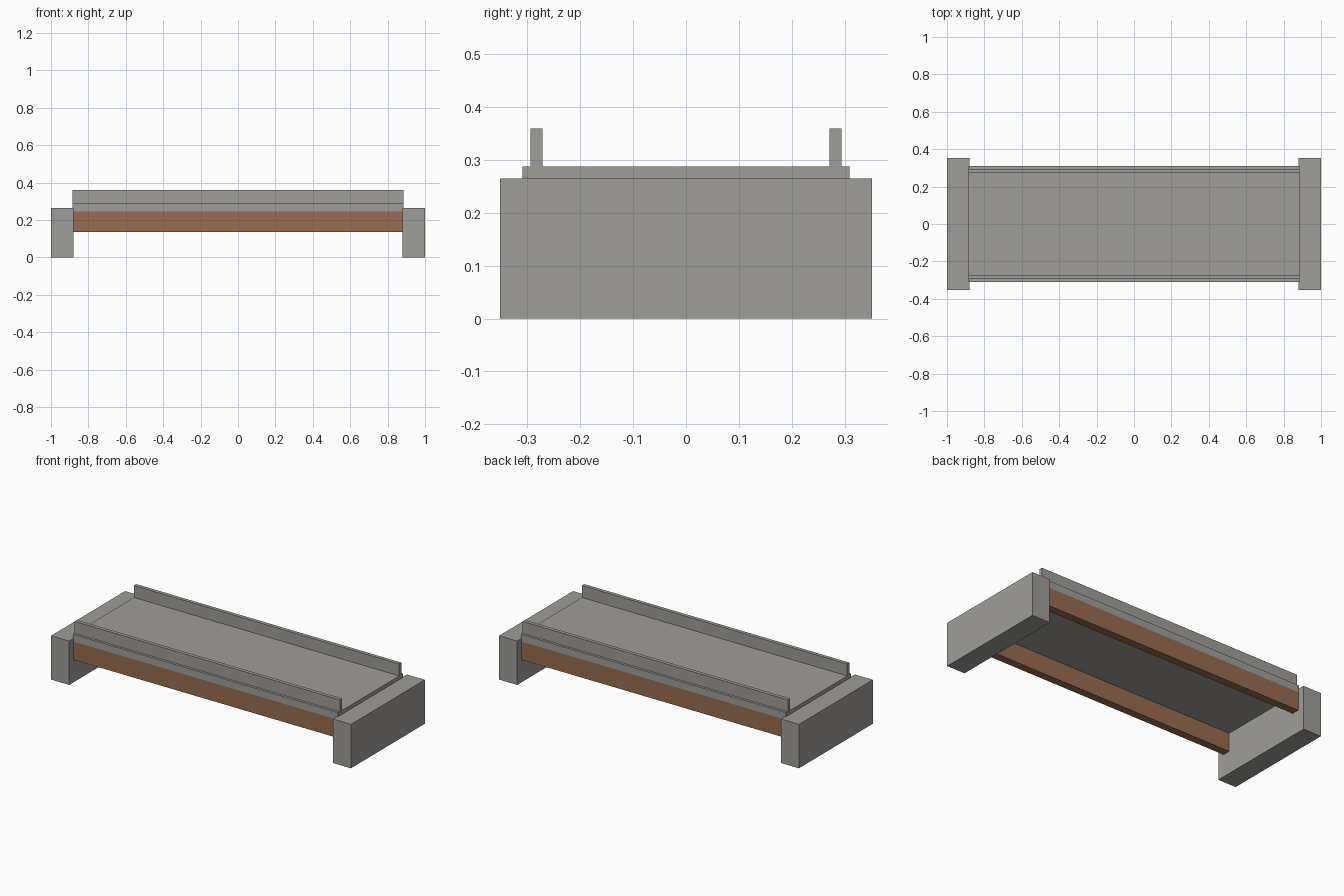
import bpy

cube = bpy.data.objects.get("Cube")
if cube:
    bpy.data.objects.remove(cube, do_unlink=True)


def material(name, colour):
    mat = bpy.data.materials.new(name)
    mat.use_nodes = True
    mat.diffuse_color = (*colour, 1)
    shader = next(n for n in mat.node_tree.nodes if n.type == "BSDF_PRINCIPLED")
    shader.inputs["Base Color"].default_value = (*colour, 1)
    return mat


concrete = material("grey concrete", (0.35, 0.34, 0.32))
timber = material("brown timber", (0.31, 0.15, 0.08))


def box(name, low, high, mat):
    """Box between two opposite corners."""
    centre = [(a + b) / 2 for a, b in zip(low, high)]
    bpy.ops.mesh.primitive_cube_add(size=1, location=centre)
    obj = bpy.context.object
    obj.name = name
    obj.scale = [b - a for a, b in zip(low, high)]
    bpy.ops.object.transform_apply(location=False, rotation=False, scale=True)
    obj.data.materials.append(mat)


INNER = 0.88         # inner face of the abutments
DECK_X = 0.885       # deck rests just over the abutments
DECK_Y = 0.309
DECK_BOTTOM, DECK_TOP = 0.245, 0.288

# Deck slab
box("deck", (-DECK_X, -DECK_Y, DECK_BOTTOM), (DECK_X, DECK_Y, DECK_TOP), concrete)

# Abutments at both ends
for side, x in (("left", 0.94), ("right", -0.94)):
    box(side + "_abutment", (x - 0.06, -0.352, 0), (x + 0.06, 0.352, 0.265), concrete)

# Parapets and edge beams along both sides
for side, s in (("front", -1), ("back", 1)):
    y0, y1 = sorted((s * 0.272, s * 0.294))
    box(side + "_parapet", (-DECK_X, y0, DECK_TOP), (DECK_X, y1, 0.36), concrete)
    y0, y1 = sorted((s * 0.262, s * DECK_Y))
    box(side + "_beam", (-INNER, y0, 0.135), (INNER, y1, DECK_BOTTOM), timber)
